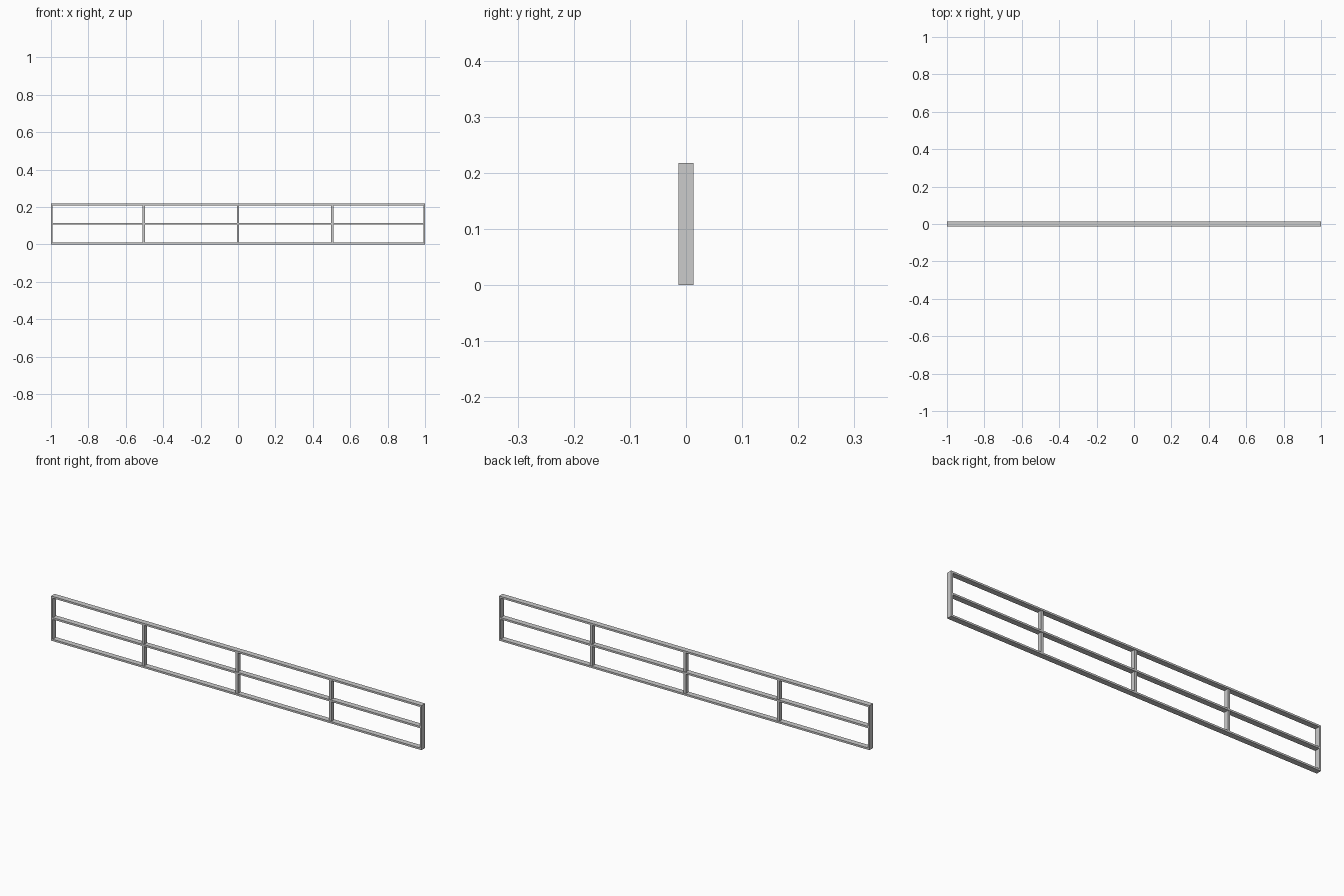
import bpy

if "Cube" in bpy.data.objects:
    bpy.data.objects.remove(bpy.data.objects["Cube"])

HEIGHT = 0.218   # overall height
DEPTH = 0.0268   # frame depth along y
T = 0.009        # thickness of frame bars


def bar(name, center, size):
    bpy.ops.mesh.primitive_cube_add(size=1, location=center)
    ob = bpy.context.object
    ob.name = name
    ob.scale = size
    bpy.ops.object.transform_apply(location=False, rotation=False, scale=True)
    return ob


# Outer frame: full-height end posts with rails between them
for side, label in ((-1, "left"), (1, "right")):
    bar(f"{label}_end_post", (side * (1 - T / 2), 0, HEIGHT / 2), (T, DEPTH, HEIGHT))

rail_length = 2 - 2 * T
for label, z in (("bottom", T / 2), ("middle", 0.11), ("top", HEIGHT - T / 2)):
    bar(f"{label}_rail", (0, 0, z), (rail_length, DEPTH, T))

# Inner dividers, in short pieces between the rails
z_low = (T + 0.11 - T / 2) / 2
z_high = (0.11 + T / 2 + HEIGHT - T) / 2
for i, x in enumerate((-0.505, 0, 0.505)):
    bar(f"lower_divider_{i + 1}", (x, 0, z_low), (0.013, 0.021, 0.11 - 1.5 * T))
    bar(f"upper_divider_{i + 1}", (x, 0, z_high), (0.013, 0.021, HEIGHT - 0.11 - 1.5 * T))
